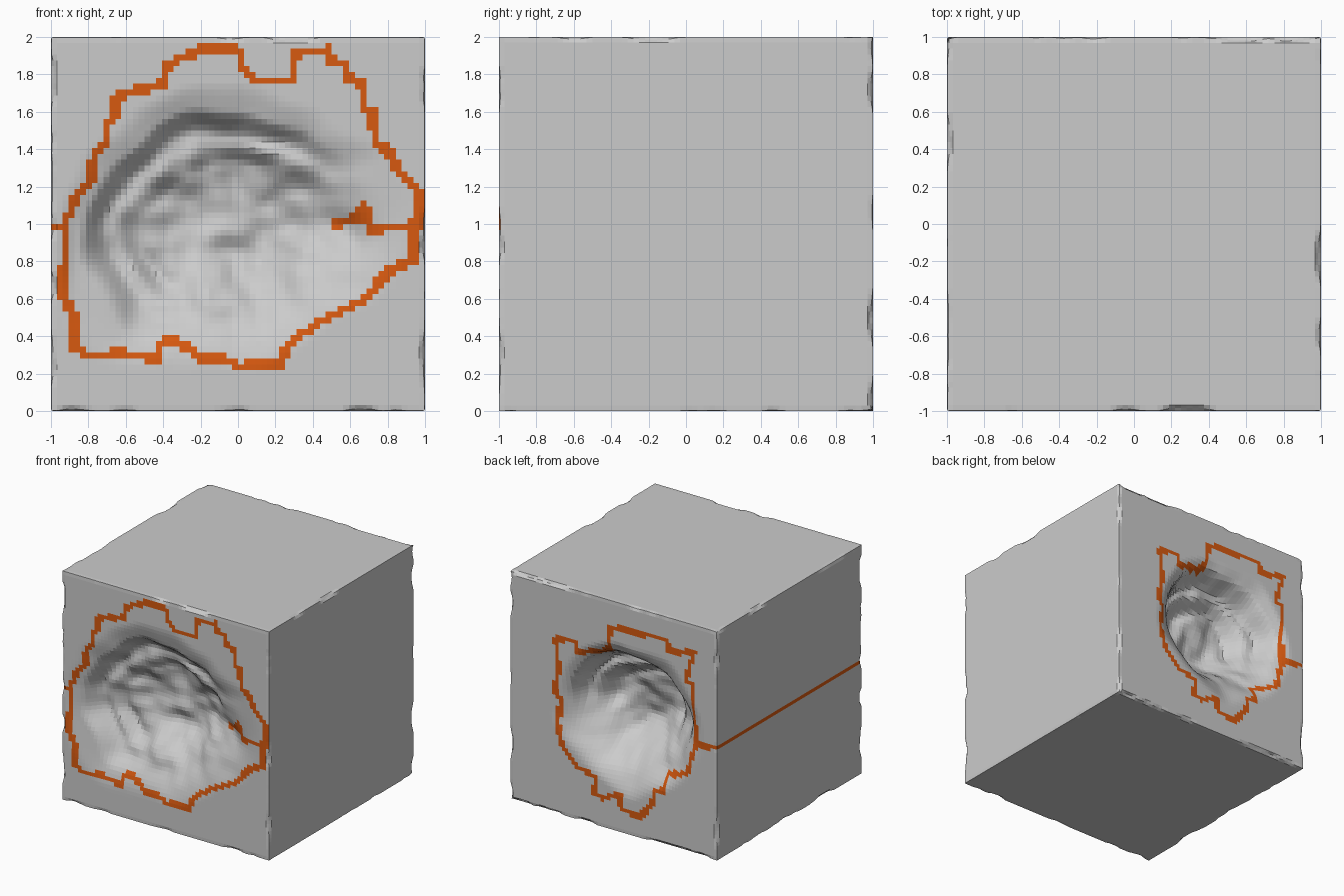
import bpy, bmesh, math
from mathutils import Vector, noise, kdtree

if "Cube" in bpy.data.objects:
    bpy.data.objects.remove(bpy.data.objects["Cube"])

CUTS = 63  # 64 cells along every side of the block

# Stepped outlines (x, z) of the hollows and the thin painted connecting lines
FRONT_RIM = [(-.93, 1), (-.85, 1.18), (-.79, 1.22), (-.77, 1.38), (-.71, 1.42), (-.70, 1.55),
             (-.66, 1.57), (-.66, 1.68), (-.40, 1.75), (-.37, 1.86), (-.2, 1.93), (0, 1.93),
             (.02, 1.84), (.09, 1.77), (.29, 1.77), (.31, 1.92), (.48, 1.93), (.5, 1.86),
             (.58, 1.85), (.60, 1.76), (.67, 1.75), (.67, 1.62), (.72, 1.6), (.73, 1.43),
             (.80, 1.40), (.85, 1.3), (.97, 1.17), (.97, 1), (.93, .95), (.93, .8), (.82, .76),
             (.65, .58), (.48, .5), (.27, .36), (.22, .25), (0, .24), (-.1, .29), (-.2, .28),
             (-.33, .38), (-.42, .36), (-.43, .28), (-.65, .31), (-.78, .29), (-.87, .33),
             (-.87, .52), (-.94, .6), (-.92, .97), (-.93, 1)]
BACK_RIM = [(.56, 1.53), (.36, 1.55), (.35, 1.46), (.06, 1.54), (.03, 1.77), (-.52, 1.8),
            (-.53, 1.7), (-.78, 1.76), (-.74, 1.64), (-.70, 1.5), (-.76, 1.47), (-.78, .95),
            (-.71, .68), (-.49, .6), (-.48, .47), (-.39, .44), (-.38, .33), (-.25, .18),
            (-.07, .21), (-.06, .33), (.11, .25), (.19, .28), (.17, .42), (.36, .46),
            (.51, .64), (.55, .81), (.51, .99), (.57, 1.07), (.53, 1.26), (.56, 1.53)]
BRANCH = [(.97, 1), (.71, .97), (.68, 1.1), (.64, 1.03), (.69, 1.03), (.63, 1.03), (.53, 1.0)]

paths = [[Vector((x, -1, z)) for x, z in FRONT_RIM],
         [Vector((x, 1, z)) for x, z in BACK_RIM],
         [Vector((x, -1, z)) for x, z in BRANCH],
         [Vector(p) for p in ((-.93, -1, .98), (-1, -1, .98), (-1, 1, .98), (-.78, 1, .97))]]

# Sampled points of the painted lines
samples = []
for path in paths:
    for a, b in zip(path, path[1:]):
        n = max(1, int((b - a).length / .01))
        samples += [a.lerp(b, i / n) for i in range(n + 1)]
tree = kdtree.KDTree(len(samples))
for i, p in enumerate(samples):
    tree.insert(p, i)
tree.balance()


def step(edge0, edge1, v):
    t = min(1, max(0, (v - edge0) / (edge1 - edge0)))
    return t * t * (3 - 2 * t)


def hollow(x, z, centre, radii, walls, steep_dir, seed):
    """Depth of a hollow: terraced walls (outer, inner, depth) towards steep_dir,
    a soft bowl on the opposite side. Radii run anticlockwise from +x."""
    q = Vector((x, seed, z))
    dx, dz = x - centre[0], z - centre[1]
    angle = math.atan2(dz, dx)
    a = angle / math.tau % 1 * len(radii)
    i, f = int(a) % len(radii), step(0, 1, a % 1)
    r = radii[i] * (1 - f) + radii[(i + 1) % len(radii)] * f
    rho = math.hypot(dx, dz) / r + .1 * noise.noise(q * 3)
    terraced = sum(h * (1 - step(inner, outer, rho)) for outer, inner, h in walls)
    bowl = sum(w[2] for w in walls) * (1 - step(.05, 1.25, rho))
    mix = step(-.5, .5, math.cos(angle - math.radians(steep_dir)))
    d = bowl + (terraced - bowl) * mix
    lump = .07 * noise.noise(q * 3.5) + .03 * noise.noise(q * 8)
    d += lump * (1 - step(.6, 1.1, rho))
    margin = 1 - max(abs(x), abs(z - 1))
    return max(0, d) * step(.02, .12, margin)


FRONT = ((-.05, 1.0),
         (.80, .74, .62, .56, .58, .60, .62, .68, .76, .76, .76, .68, .62, .60, .62, .72),
         ((1.3, .9, .05), (1.04, .82, .12), (.76, .58, .08), (.6, .05, .06)), 140, 3.1)
BACK = ((-.12, 1.0),
        (.58, .58, .56, .54, .54, .58, .62, .62, .60, .58, .54, .52, .54, .54, .54, .56),
        ((1.2, .9, .05), (1.0, .8, .18), (.72, .54, .13), (.5, .1, .09)), 95, 9.4)

# Block: a finely divided cube standing on the ground
bm = bmesh.new()
bmesh.ops.create_cube(bm, size=2)
bmesh.ops.subdivide_edges(bm, edges=bm.edges[:], cuts=CUTS, use_grid_fill=True)
bmesh.ops.translate(bm, verts=bm.verts[:], vec=(0, 0, 1))

# Painted lines on the faces near the paths
for f in bm.faces:
    f.material_index = int(tree.find(f.calc_center_median())[2] < .024)

# Hollows and worn edges
for v in bm.verts:
    x, y, z = v.co
    if y < -.999:
        v.co.y += hollow(x, z, *FRONT)
    elif y > .999:
        v.co.y -= hollow(x, z, *BACK)
    local = Vector((x, y, z - 1))
    if sorted(abs(c) for c in local)[1] > .999:
        q = local * 3.37 + Vector((4.3, 2.6, 7.15))
        chip = max(0, noise.noise(q) + .5 * noise.noise(q * 2.7)) * .03 + .002
        for k in range(3):
            if abs(local[k]) > .999:
                v.co[k] -= math.copysign(chip, local[k])

mesh = bpy.data.meshes.new("stone_block")
bm.to_mesh(mesh)
bm.free()
block = bpy.data.objects.new("stone_block", mesh)
bpy.context.collection.objects.link(block)

for name, colour in (("stone", (.8, .8, .8, 1)), ("orange_line", (.68, .1, .005, 1))):
    m = bpy.data.materials.new(name)
    m.diffuse_color = colour
    m.use_nodes = True
    m.node_tree.nodes["Principled BSDF"].inputs["Base Color"].default_value = m.diffuse_color
    mesh.materials.append(m)
